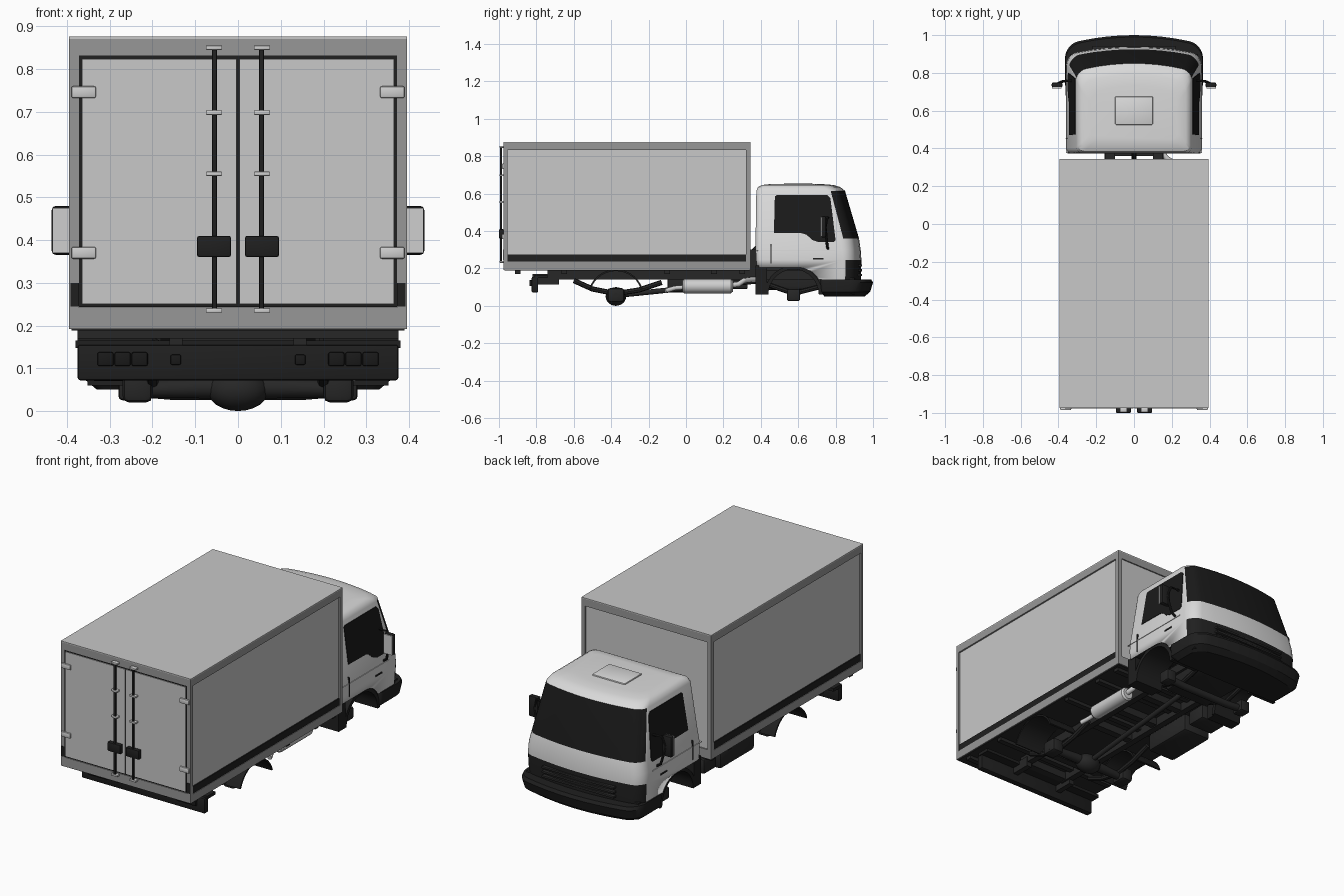
import bpy, bmesh, math
from mathutils import Vector

if "Cube" in bpy.data.objects:
    bpy.data.objects.remove(bpy.data.objects["Cube"])


def material(name, r, g, b):
    m = bpy.data.materials.new(name)
    m.diffuse_color = (r, g, b, 1)
    m.use_nodes = True
    m.node_tree.nodes["Principled BSDF"].inputs["Base Color"].default_value = m.diffuse_color
    return m


WHITE = material("cab_white", .70, .70, .70)
PANEL = material("panel_grey", .58, .58, .58)
FRAME = material("frame_grey", .31, .31, .31)
BLACK = material("black_plastic", .014, .014, .014)
CHASSIS = material("chassis_dark", .02, .02, .02)
GLASS = material("dark_glass", .010, .010, .010)
METAL = material("light_metal", .62, .62, .62)


def finish(name, bm, mats, angle=35):
    bmesh.ops.recalc_face_normals(bm, faces=bm.faces)
    me = bpy.data.meshes.new(name)
    bm.to_mesh(me)
    bm.free()
    ob = bpy.data.objects.new(name, me)
    bpy.context.collection.objects.link(ob)
    for m in mats:
        me.materials.append(m)
    bpy.ops.object.select_all(action='DESELECT')
    ob.select_set(True)
    bpy.context.view_layer.objects.active = ob
    bpy.ops.object.shade_smooth_by_angle(angle=math.radians(angle))
    return ob


def box(name, x, y, z, mat, bevel=0):
    bm = bmesh.new()
    bmesh.ops.create_cube(bm, size=1)
    for v in bm.verts:
        v.co = [(a + b) / 2 + c * (b - a) for (a, b), c in zip((x, y, z), v.co)]
    if bevel:
        bmesh.ops.bevel(bm, geom=bm.edges[:], offset=bevel, segments=2, affect='EDGES', profile=.5)
    return finish(name, bm, [mat])


def prism(name, pts, x0, x1, mat):
    """Side outline in (y, z); x0 and x1 are numbers or functions of z."""
    fx = [(a if callable(a) else (lambda z, a=a: a)) for a in (x0, x1)]
    bm = bmesh.new()
    a, b = [[bm.verts.new((f(z), y, z)) for y, z in pts] for f in fx]
    bm.faces.new(a)
    bm.faces.new(b)
    n = len(pts)
    for i in range(n):
        j = (i + 1) % n
        bm.faces.new((a[i], a[j], b[j], b[i]))
    return finish(name, bm, [mat])


def tube(name, pts, r, mat, sides=12):
    """Round bar through points; r is one radius or one per point."""
    pts = [Vector(p) for p in pts]
    rs = r if isinstance(r, list) else [r] * len(pts)
    bm = bmesh.new()
    rings = []
    for i, p in enumerate(pts):
        d = (pts[min(i + 1, len(pts) - 1)] - pts[max(i - 1, 0)]).normalized()
        u = d.orthogonal() if abs(d.x) > .9 else d.cross(Vector((1, 0, 0)))
        u.normalize()
        w = d.cross(u)
        rings.append([bm.verts.new(p + rs[i] * (u * math.cos(t) + w * math.sin(t)))
                      for t in (2 * math.pi * k / sides for k in range(sides))])
    skin(bm, rings)
    return finish(name, bm, [mat])


def skin(bm, rings):
    for a, b in zip(rings, rings[1:]):
        for i in range(len(a)):
            j = (i + 1) % len(a)
            bm.faces.new((a[i], a[j], b[j], b[i]))
    bm.faces.new(rings[0])
    bm.faces.new(rings[-1])


def shell(name, levels, mats, bow=.04):
    """Stack of rounded outlines (z, half width, back y, front y, front radius, back radius)."""
    bm = bmesh.new()
    rings = []
    for z, hw, yb, yf, rf, rb in levels:
        half = [(hw - rb + rb * math.sin(t), yb + rb - rb * math.cos(t))
                for t in (math.pi / 2 * k / 5 for k in range(6))]
        half += [(hw - rf + rf * math.cos(t), yf - rf + rf * math.sin(t))
                 for t in (math.pi / 2 * k / 6 for k in range(7))]
        half += [((hw - rf) * f, yf) for f in (.75, .5, .25)]
        mid = (yb + yf) / 2
        half = [(x, y - (bow * (x / hw) ** 2 if y > mid else 0)) for x, y in half]
        pts = half + [(0, yf)] + [(-x, y) for x, y in reversed(half)]
        rings.append([bm.verts.new((x, y, z)) for x, y in pts])
    skin(bm, rings)
    return finish(name, bm, mats, 32)


def arc(cy, cz, r, a0, a1, n):
    return [(cy + r * math.cos(math.radians(a0 + (a1 - a0) * i / n)),
             cz + r * math.sin(math.radians(a0 + (a1 - a0) * i / n))) for i in range(n + 1)]


# Cargo box: core, floor, roof and frame rails
Y0, Y1, W = -.975, .345, .395
box("cargo_core", (-.386, .386), (-.966, .338), (.20, .87), PANEL)
box("cargo_floor", (-.39, .39), (-.97, .34), (.188, .20), CHASSIS)
box("cargo_roof", (-W, W), (Y0, Y1), (.87, .876), PANEL)
for y, n in (((Y0, -.955), "rear"), ((.32, Y1), "front")):
    box(n + "_top_rail", (-W, W), y, (.832, .872), FRAME)
    box(n + "_sill", (-W, W), y, (.192, .242), FRAME)
for s in (-1, 1):
    sx = lambda a, b: tuple(sorted((s * a, s * b)))
    box("side_top_rail", sx(.38, W), (Y0, Y1), (.832, .872), FRAME)
    box("side_sill", sx(.38, W), (Y0, Y1), (.192, .237), FRAME)
    box("side_dark_strip", sx(.38, .392), (-.955, Y1 - .001), (.237, .275), BLACK)
    for y in ((Y0, -.955), (.32, Y1)):
        box("corner_post", sx(.372, W), y, (.2, .85), FRAME)
    box("corner_foot", sx(.372, .392), (-.978, -.96), (.245, .30), BLACK)
    # Rear doors with seals, lock bars, hinges
    box("rear_door", sx(.003, .365), (-.976, -.95), (.25, .824), PANEL)
    box("lock_bar", sx(.049, .061), (-.995, -.984), (.232, .85), BLACK, .003)
    for z in (.235, .555, .698, .85):
        box("lock_bar_bracket", sx(.037, .075), (-.997, -.974), (z - .005, z + .005), METAL, .002)
    box("lock_handle", sx(.016, .096), (-1.0, -.974), (.36, .41), BLACK, .006)
    for z in (.37, .746):
        box("door_hinge", sx(.332, .39), (-.985, -.972), (z - .014, z + .014), METAL, .005)
box("door_seal", (-.373, .373), (-.972, -.95), (.243, .832), BLACK)

# Cab shell with wheel arches cut out
cab = shell("cab_body", [
    (.14, .355, .385, .935, .06, .03), (.245, .36, .375, .938, .06, .03),
    (.30, .357, .372, .934, .06, .03), (.36, .345, .372, .925, .06, .03),
    (.615, .305, .376, .85, .05, .03), (.635, .294, .385, .825, .05, .03),
    (.646, .275, .405, .79, .05, .03), (.651, .23, .45, .73, .05, .03)],
    [WHITE, GLASS, BLACK])
cut = prism("arch_cutter", [(.3, 0), (.3, .205), (.60, .205)] + arc(.60, .08, .125, 85, 5, 8) + [(.73, 0)],
            -.5, .5, BLACK)
mod = cab.modifiers.new("arches", 'BOOLEAN')
mod.object, mod.operation, mod.solver = cut, 'DIFFERENCE', 'EXACT'
bpy.context.view_layer.objects.active = cab
bpy.ops.object.modifier_apply(modifier="arches")
bpy.data.objects.remove(cut)
for p in cab.data.polygons:
    c, n = p.center, p.normal
    p.material_index = 0
    if n.y > .25 and .36 < c.z < .616:
        p.material_index = 1
    elif n.z < -.3 or (c.z < .245 and (n.y > .3 or (n.y < -.3 and c.y > .6))):
        p.material_index = 2
box("roof_hatch", (-.10, .10), (.525, .675), (.645, .658), WHITE, .005)
for z in (.165, .19, .215):
    box("grille_slat", (-.22, .22), (.90, .942), (z - .006, z + .006), CHASSIS, .003)
shell("front_bumper", [
    (.05, .33, .74, .955, .06, .02), (.075, .36, .72, .985, .07, .02),
    (.125, .365, .72, 1.0, .07, .02), (.142, .362, .72, .99, .07, .02)], [BLACK], .05)

side = lambda z: .345 - (z - .36) * .157
WINDOW = [(.47, .39), (.475, .585), (.485, .592), (.755, .592), (.772, .575),
          (.80, .35), (.79, .34), (.71, .34), (.675, .352), (.645, .38), (.62, .388)]
for s in (-1, 1):
    sx = lambda a, b: tuple(sorted((s * a, s * b)))
    # Doors, windows and mirrors
    prism("side_window", WINDOW, lambda z: s * (side(z) - .005), lambda z: s * (side(z) + .003), GLASS)
    box("door_seam", sx(.35, .3615), (.452, .456), (.225, .33), BLACK)
    box("door_handle", sx(.35, .363), (.68, .735), (.247, .255), BLACK)
    box("side_crease", sx(.35, .3605), (.376, .80), (.293, .297), WHITE)
    box("mirror_housing", sx(.378, .436), (.722, .75), (.365, .48), BLACK, .01)
    box("mirror_glass", sx(.383, .434), (.718, .724), (.37, .475), METAL)
    tube("mirror_arm", [(s * .345, .76, .30), (s * .375, .755, .32), (s * .40, .745, .42),
                        (s * .38, .755, .475), (s * .325, .76, .47)], .007, BLACK, 8)
    # Front wheel arch liner, mud flap and springs
    prism("front_arch_liner", arc(.575, .06, .155, 0, 180, 14) + arc(.575, .06, .135, 180, 0, 14),
          s * .18, s * .352, BLACK)
    box("front_mud_flap", sx(.19, .352), (.372, .432), (.06, .215), BLACK)
    tube("front_spring", [(s * .15, .42, .12), (s * .15, .575, .065), (s * .15, .75, .11)], .013, CHASSIS, 8)
    box("front_hub", sx(.22, .28), (.54, .61), (.025, .09), CHASSIS, .01)
    # Chassis rails, rear springs and mudguards
    box("chassis_rail", sx(.12, .155), (-.74, .80), (.14, .188), CHASSIS)
    tube("rear_spring", [(s * .20, -.60, .135), (s * .20, -.50, .09), (s * .20, -.375, .065),
                         (s * .20, -.25, .085), (s * .20, -.13, .125)], .014, CHASSIS, 8)
    prism("rear_mudguard", arc(-.375, .045, .150, 18, 162, 14) + arc(-.375, .045, .141, 162, 18, 14),
          s * .20, s * .375, BLACK)
    box("rear_hub", sx(.20, .27), (-.42, -.33), (.02, .095), CHASSIS, .015)
    # Rear lamps
    for x in (.23, .27, .31):
        box("rear_lamp", sx(x - .019, x + .019), (-.838, -.82), (.105, .138), GLASS, .005)
    box("small_rear_lamp", sx(.133, .158), (-.836, -.82), (.108, .132), GLASS, .004)
    box("bumper_hanger", sx(.13, .16), (-.82, -.68), (.115, .17), CHASSIS)
    box("cab_mount", sx(.10, .15), (.34, .40), (.19, .30), CHASSIS)

# Rear bumper, cross members
box("rear_bumper", (-.375, .375), (-.825, -.79), (.072, .155), BLACK, .006)
box("rear_bumper_shelf", (-.38, .38), (-.81, -.74), (.148, .165), BLACK)
for y in (-.72, -.56, -.18, .02, .22, .38):
    box("cross_member", (-.14, .14), (y - .02, y + .02), (.145, .185), CHASSIS)
for y in (-.9, -.65, -.1, .15, .3):
    box("floor_beam", (-.375, .375), (y - .015, y + .015), (.17, .19), CHASSIS)

# Axles, differential and drive shaft
tube("rear_axle", [(-.27, -.375, .05), (-.09, -.375, .055), (.09, -.375, .055), (.27, -.375, .05)],
     [.018, .026, .026, .018], CHASSIS)
bm = bmesh.new()
bmesh.ops.create_uvsphere(bm, u_segments=20, v_segments=12, radius=1)
for v in bm.verts:
    v.co = (v.co.x * .072, -.375 + v.co.y * .055, .05 + v.co.z * .05)
finish("differential", bm, [CHASSIS])
tube("drive_shaft", [(0, -.33, .06), (0, .45, .14)], .014, CHASSIS)
tube("front_axle", [(-.27, .575, .055), (-.15, .575, .045), (.15, .575, .045), (.27, .575, .055)], .02, CHASSIS)
box("engine", (-.14, .14), (.42, .85), (.085, .26), CHASSIS, .02)
box("cab_underside", (-.34, .34), (.74, .90), (.06, .15), CHASSIS)
tube("cab_rear_hose", [(0, .34, .2), (0, .365, .3), (0, .39, .32)], .012, CHASSIS, 8)

# Fuel tank and battery on the left, exhaust on the right
box("fuel_tank", (-.35, -.18), (-.10, .20), (.07, .17), CHASSIS, .015)
box("battery_box", (-.34, -.19), (.22, .33), (.09, .17), CHASSIS, .008)
tube("muffler", [(.25, -.02, .105), (.25, -.01, .105), (.25, .24, .105), (.25, .25, .105)],
     [.03, .038, .038, .03], METAL, 20)
tube("exhaust_pipe", [(.25, .24, .11), (.25, .28, .115), (.235, .31, .135), (.17, .35, .14), (.10, .45, .14)],
     .014, METAL)
tube("tail_pipe", [(.25, 0, .10), (.25, -.06, .095), (.27, -.11, .08)], .012, METAL)
